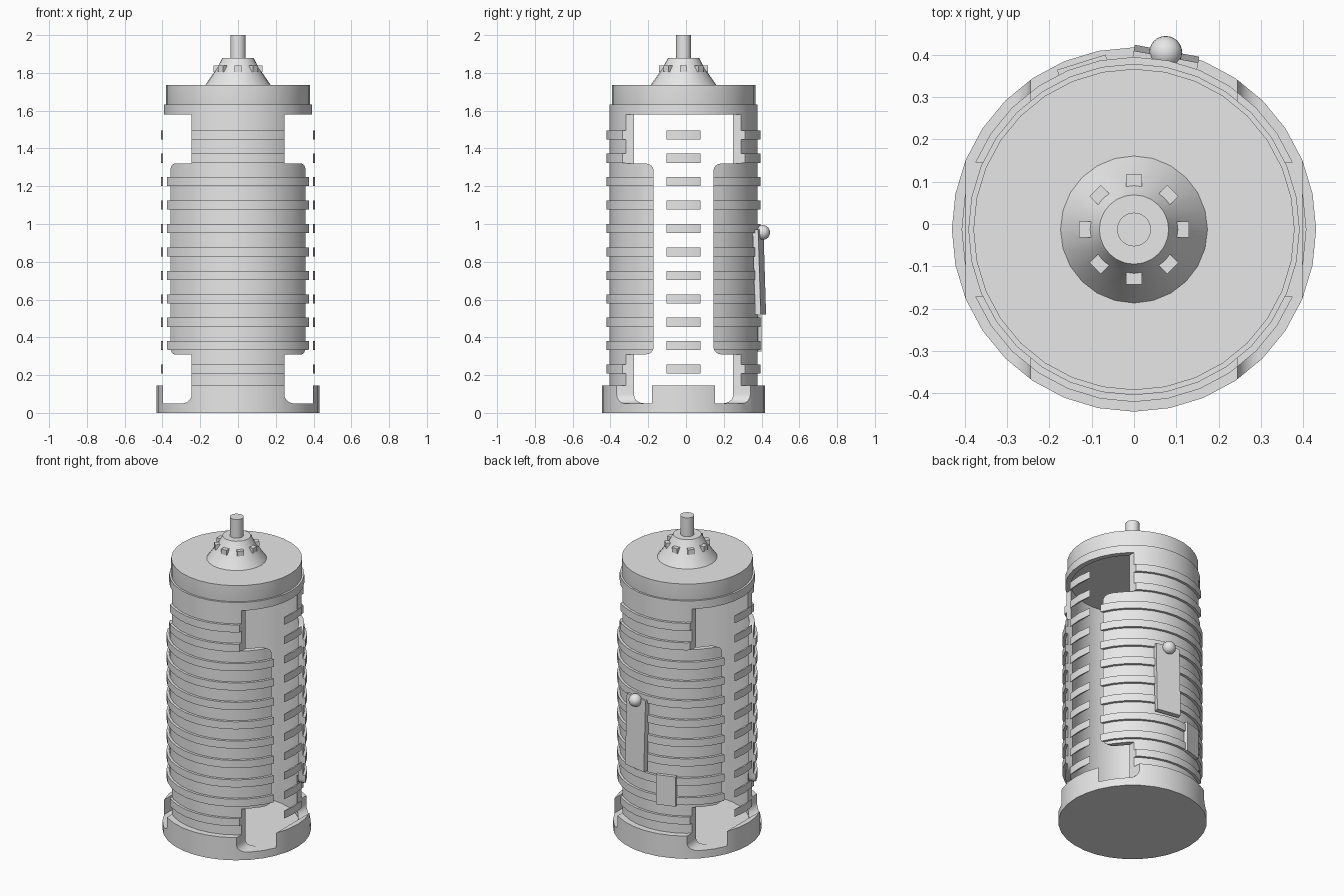
import bpy, bmesh, math
from mathutils import Matrix, Vector

cube = bpy.data.objects.get("Cube")
if cube:
    bpy.data.objects.remove(cube, do_unlink=True)

CY = -0.013          # axis of the canister in y
SIDES = 32
GREY = (0.8, 0.8, 0.8, 1)

metal = bpy.data.materials.new("plain grey metal")
metal.use_nodes = True
metal.diffuse_color = GREY
for node in metal.node_tree.nodes:
    if node.type == 'BSDF_PRINCIPLED':
        node.inputs["Base Color"].default_value = GREY


def make(name, bm):
    bmesh.ops.recalc_face_normals(bm, faces=bm.faces)
    mesh = bpy.data.meshes.new(name)
    bm.to_mesh(mesh)
    bm.free()
    obj = bpy.data.objects.new(name, mesh)
    bpy.context.collection.objects.link(obj)
    mesh.materials.append(metal)
    return obj


def activate(obj):
    bpy.ops.object.select_all(action='DESELECT')
    obj.select_set(True)
    bpy.context.view_layer.objects.active = obj


def smooth(obj):
    activate(obj)
    bpy.ops.object.shade_smooth_by_angle(angle=math.radians(30))


def revolve(bm, profile, sides=SIDES):
    """Turn a closed (radius, height) outline round the canister axis."""
    verts = [bm.verts.new((r, CY, z)) for r, z in profile]
    edges = [bm.edges.new((verts[i], verts[(i + 1) % len(verts)]))
             for i in range(len(verts))
             if profile[i][0] + profile[(i + 1) % len(verts)][0] > 0]
    bmesh.ops.spin(bm, geom=verts + edges, cent=(0, CY, 0), axis=(0, 0, 1),
                   angle=math.tau, steps=sides, use_duplicate=False)
    bmesh.ops.remove_doubles(bm, verts=bm.verts, dist=0.0005)


def lathe(name, profile, sides=SIDES):
    bm = bmesh.new()
    revolve(bm, profile, sides)
    return make(name, bm)


def box(name, size, matrix):
    bm = bmesh.new()
    bmesh.ops.create_cube(bm, size=1, matrix=matrix @ Matrix.Diagonal((*size, 1)))
    return make(name, bm)


def window_cutter(name, side):
    """I-shaped opening with rounded shoulders, pushed through one side wall."""
    wide, narrow, fillet = 0.46, 0.158, 0.04
    low, sill, head, high = 0.05, 0.31, 1.32, 1.58
    half = [(wide, low), (wide, sill)]
    arc = [i * math.pi / 8 for i in range(5)]
    half += [(narrow + fillet * (1 - math.sin(a)), sill + fillet * (1 - math.cos(a))) for a in arc]
    half += [(narrow + fillet * (1 - math.cos(a)), head - fillet * (1 - math.sin(a))) for a in arc]
    half += [(wide, head), (wide, high)]
    outline = half + [(-y, z) for y, z in reversed(half)]
    inner, outer = 0.245, 0.397
    bm = bmesh.new()
    face = bm.faces.new([bm.verts.new((side * inner, CY + y, z)) for y, z in outline])
    out = bmesh.ops.extrude_face_region(bm, geom=[face])
    moved = [v for v in out["geom"] if isinstance(v, bmesh.types.BMVert)]
    bmesh.ops.translate(bm, verts=moved, vec=(side * (outer - inner), 0, 0))
    # rounded inner corner at the bottom
    corner = [e for e in bm.edges if all(abs(abs(v.co.x) - inner) < 1e-4 and
                                         abs(v.co.z - low) < 1e-4 for v in e.verts)]
    bmesh.ops.bevel(bm, geom=corner, offset=0.05, segments=5, profile=0.5, affect='EDGES')
    obj = make(name, bm)
    obj.hide_render = True
    obj.hide_set(True)
    return obj


cutters = [window_cutter("window_cutter_left", 1), window_cutter("window_cutter_right", -1)]


def cut(obj):
    activate(obj)
    for c in cutters:
        mod = obj.modifiers.new("window", 'BOOLEAN')
        mod.operation = 'DIFFERENCE'
        mod.solver = 'EXACT'
        mod.object = c
        bpy.ops.object.modifier_apply(modifier=mod.name)
    smooth(obj)


# Base cup
base = lathe("base_cup", [(0, 0), (0.431, 0), (0.431, 0.145), (0.361, 0.145),
                          (0.361, 0.048), (0, 0.048)])
cut(base)

# Hollow casing
casing = lathe("casing", [(0.36, 0.03), (0.392, 0.03), (0.392, 1.632), (0.36, 1.632)])
cut(casing)

# Stack of ribs round the casing
bm = bmesh.new()
for i in range(11):
    z = 1.472 - 0.124 * i
    revolve(bm, [(0.38, z - 0.024), (0.408, z - 0.024), (0.408, z + 0.024), (0.38, z + 0.024)])
cut(make("ribs", bm))

# Lid, cone and top pin
smooth(lathe("lid", [(0, 1.6), (0.375, 1.6), (0.38, 1.63), (0.38, 1.735), (0, 1.735)]))
smooth(lathe("lid_cone", [(0, 1.72), (0.175, 1.72), (0.174, 1.735), (0.108, 1.83),
                          (0.082, 1.88), (0, 1.88)], 24))
smooth(lathe("top_pin", [(0, 1.87), (0.04, 1.87), (0.04, 2.0), (0, 2.0)], 24))

# Small blocks round the cone
for i in range(8):
    turn = Matrix.Translation((0, CY, 0)) @ Matrix.Rotation(i * math.tau / 8, 4, 'Z')
    box(f"cone_block_{i + 1}", (0.03, 0.038, 0.032), turn @ Matrix.Translation((0.115, 0, 1.822)))


# Back lever, lower plate and ball
def back_frame(angle, radius, z, tilt=0):
    return (Matrix.Translation((0, CY, 0)) @ Matrix.Rotation(math.radians(angle), 4, 'Z')
            @ Matrix.Translation((0, radius, z)) @ Matrix.Rotation(math.radians(tilt), 4, 'X'))


box("back_lever", (0.155, 0.03, 0.45), back_frame(-10.5, 0.408, 0.745, 1.8))
box("lower_plate", (0.12, 0.022, 0.19), back_frame(17.5, 0.404, 0.42))
bm = bmesh.new()
bmesh.ops.create_uvsphere(bm, u_segments=24, v_segments=12, radius=0.039,
                          matrix=Matrix.Translation(Vector((0.075, 0.406, 0.955))))
smooth(make("lever_ball", bm))
